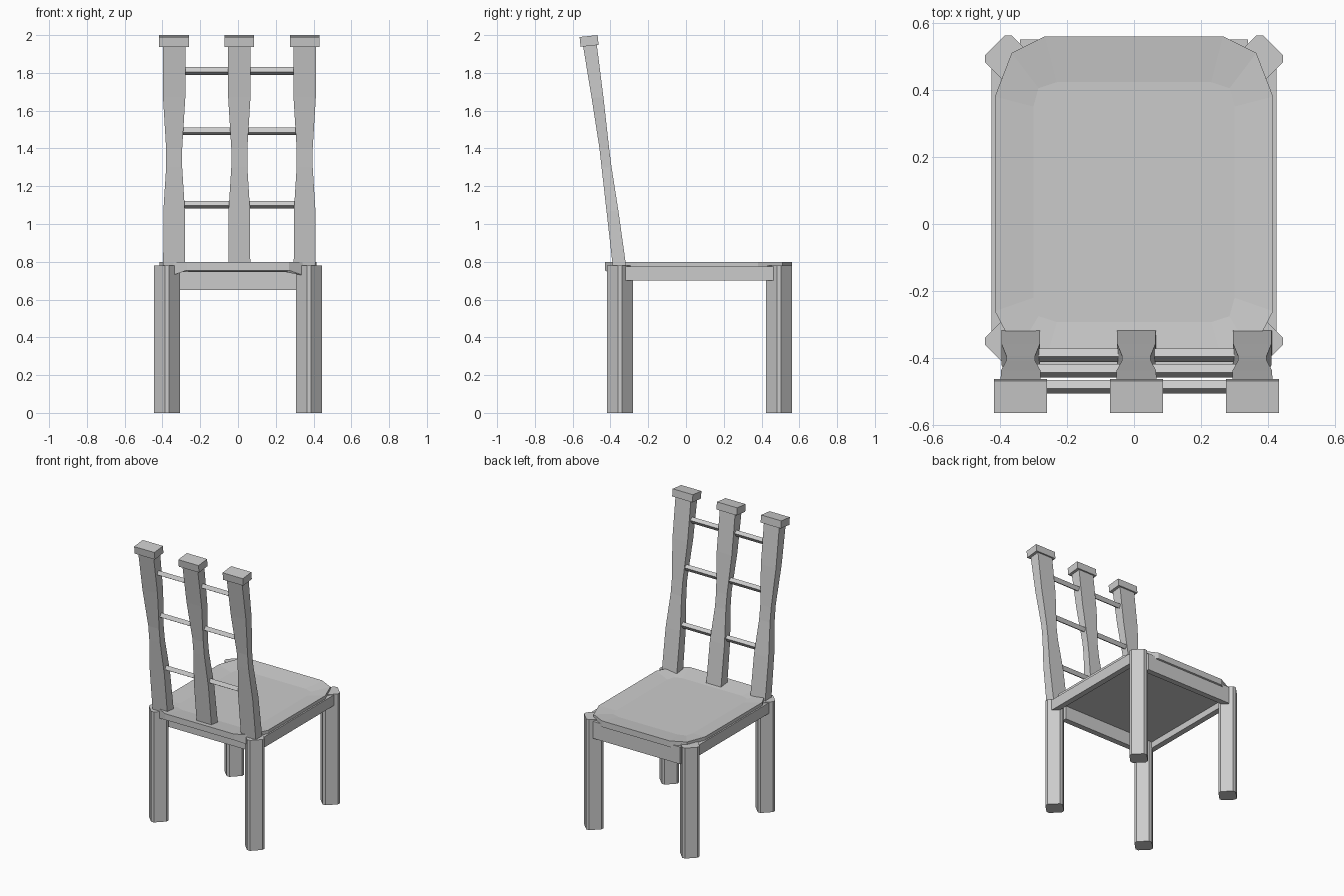
import bpy, bmesh, math
from mathutils import Matrix

if "Cube" in bpy.data.objects:
    bpy.data.objects.remove(bpy.data.objects["Cube"])


def loft(name, rings):
    """Solid skinned through closed rings that share a vertex count."""
    bm = bmesh.new()
    vs = [[bm.verts.new(p) for p in ring] for ring in rings]
    n = len(rings[0])
    for a, b in zip(vs, vs[1:]):
        for i in range(n):
            j = (i + 1) % n
            bm.faces.new((a[i], a[j], b[j], b[i]))
    bm.faces.new(vs[0][::-1])
    bm.faces.new(vs[-1])
    bmesh.ops.recalc_face_normals(bm, faces=bm.faces[:])
    me = bpy.data.meshes.new(name)
    bm.to_mesh(me)
    bm.free()
    ob = bpy.data.objects.new(name, me)
    bpy.context.collection.objects.link(ob)
    return ob


def rect(x, w, y0, y1, z):
    return [(x - w / 2, y0, z), (x + w / 2, y0, z), (x + w / 2, y1, z), (x - w / 2, y1, z)]


def box(name, x0, x1, y0, y1, z0, z1):
    x, w = (x0 + x1) / 2, x1 - x0
    return loft(name, [rect(x, w, y0, y1, z) for z in (z0, z1)])


# Legs: chamfered squares turned 45 degrees
r, c = 0.069, 0.011
diamond = [(r, -c), (r, c), (c, r), (-c, r), (-r, c), (-r, -c), (-c, -r), (c, -r)]
for end, y in (("back", -0.35), ("front", 0.493)):
    for side, x in (("left", -0.375), ("right", 0.375)):
        loft(f"{end}_{side}_leg", [[(x + a, y + b, z) for a, b in diamond] for z in (0, 0.78)])

# Rails under the seat
box("left_rail", -0.425, -0.385, -0.325, 0.465, 0.70, 0.775)
box("right_rail", 0.385, 0.425, -0.325, 0.465, 0.70, 0.775)
box("front_rail", -0.34, 0.34, 0.51, 0.55, 0.65, 0.77)
box("back_rail", -0.34, 0.34, -0.32, -0.28, 0.65, 0.765)

# Seat: clipped corners that droop, with a shallow dished top
half = [(0.27, -0.43), (0.35, -0.385), (0.415, -0.26), (0.415, 0.38), (0.365, 0.51), (0.265, 0.56)]
dish = [(0.23, -0.293), (0.285, -0.275), (0.30, -0.22), (0.30, 0.35), (0.285, 0.405), (0.23, 0.423)]
low = [0.755, 0.727, 0.765, 0.765, 0.727, 0.755]


def ring(pts, zs):
    right = [(x, y, z) for (x, y), z in zip(pts, zs)]
    return right + [(-x, y, z) for x, y, z in reversed(right)]


inner_low = [(x * 0.94, 0.065 + (y - 0.065) * 0.94) for x, y in half]
loft("seat", [ring(inner_low, [0.745] * 6), ring(half, low),
              ring(half, [0.798] * 6), ring(dish, [0.782] * 6)])

# Back posts: waisted and leaning, each with a tilted cap
levels = [(0.77, 0.116, -0.387, -0.316), (1.07, 0.114, -0.421, -0.358), (1.30, 0.085, -0.447, -0.394),
          (1.40, 0.085, -0.458, -0.407), (1.67, 0.118, -0.500, -0.437), (1.955, 0.120, -0.547, -0.473)]
posts = (("left", -0.338), ("middle", 0.007), ("right", 0.353))
for side, x in posts:
    loft(f"{side}_back_post", [rect(x, w, y0, y1, z) for z, w, y0, y1 in levels])
    cap = box(f"{side}_post_cap", -0.079, 0.079, -0.048, 0.048, -0.026, 0.026)
    cap.data.transform(Matrix.Translation((x, -0.513, 1.969)) @ Matrix.Rotation(math.radians(6), 4, 'X'))

# Rungs between the posts
for i, (y, z) in enumerate(((-0.391, 1.103), (-0.438, 1.49), (-0.485, 1.81))):
    for side, x0, x1 in (("left", -0.32, -0.01), ("right", 0.02, 0.335)):
        loft(f"{side}_rung_{i + 1}", [[(x, y - 0.02, z - 0.005), (x, y + 0.005, z - 0.02),
                                       (x, y + 0.02, z + 0.005), (x, y - 0.005, z + 0.02)] for x in (x0, x1)])
